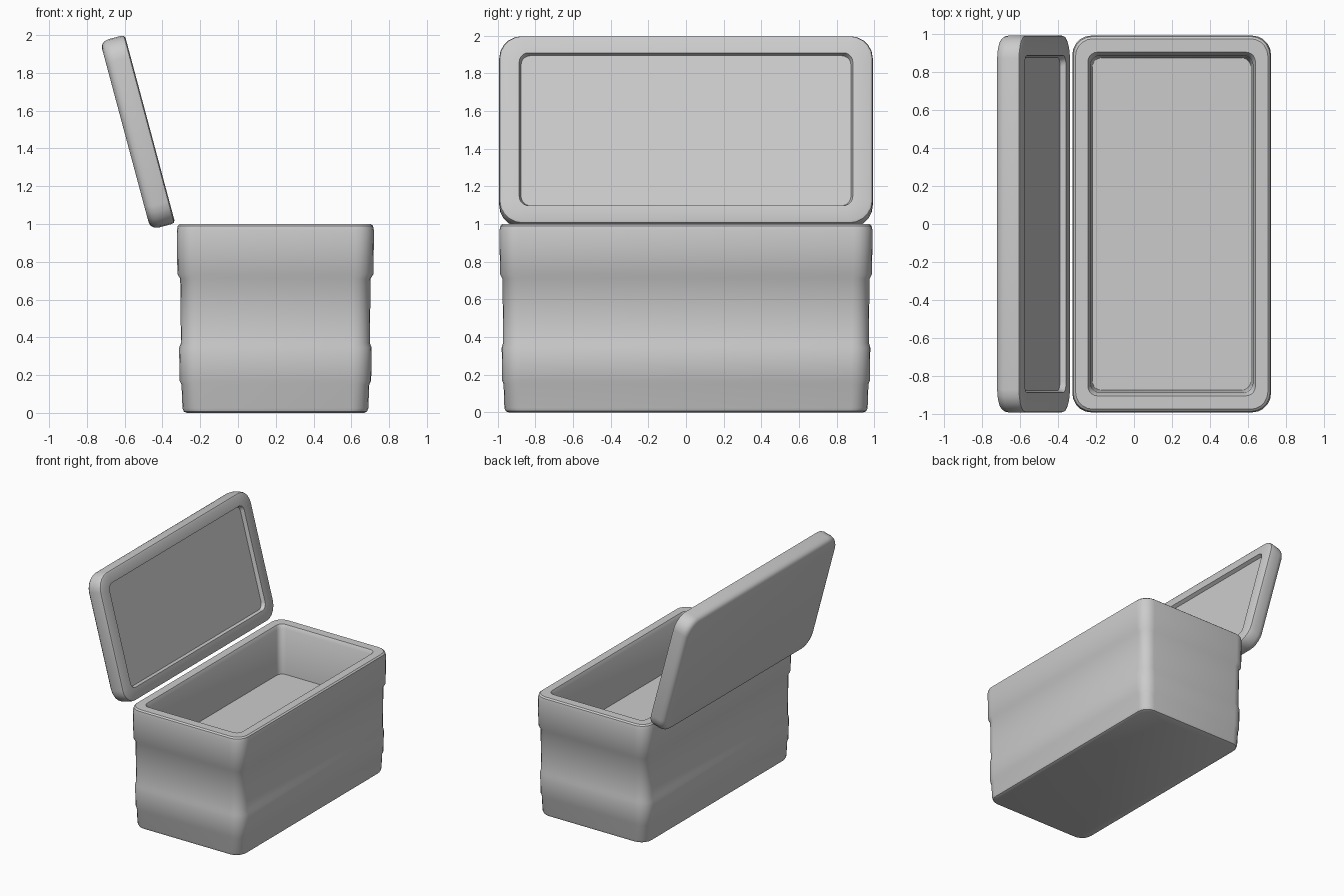
import bpy, bmesh, math
from mathutils import Matrix

if "Cube" in bpy.data.objects:
    bpy.data.objects.remove(bpy.data.objects["Cube"])


def ring_points(hx, hy, r, segs=5):
    """Rounded rectangle outline, counter-clockwise."""
    pts = []
    for i, (sx, sy) in enumerate([(1, 1), (-1, 1), (-1, -1), (1, -1)]):
        for k in range(segs + 1):
            a = math.pi / 2 * (i + k / segs)
            pts.append((sx * (hx - r) + r * math.cos(a),
                        sy * (hy - r) + r * math.sin(a)))
    return pts


def loft(name, rings, matrix):
    """Skin rounded rectangles (hx, hy, radius, z) and cap both ends."""
    bm = bmesh.new()
    loops = [[bm.verts.new((x, y, z)) for x, y in ring_points(hx, hy, r)]
             for hx, hy, r, z in rings]
    for a, b in zip(loops, loops[1:]):
        n = len(a)
        for i in range(n):
            j = (i + 1) % n
            bm.faces.new((a[i], a[j], b[j], b[i]))
    bm.faces.new(loops[0][::-1])
    bm.faces.new(loops[-1])
    mesh = bpy.data.meshes.new(name)
    bm.to_mesh(mesh)
    bm.free()
    obj = bpy.data.objects.new(name, mesh)
    bpy.context.collection.objects.link(obj)
    obj.matrix_world = matrix
    bpy.ops.object.select_all(action='DESELECT')
    obj.select_set(True)
    bpy.context.view_layer.objects.active = obj
    bpy.ops.object.shade_smooth_by_angle(angle=math.radians(35))
    return obj


# Box body: outside profile up, over the rim, down to the raised inner floor
loft("box_body", [
    (0.470, 0.940, 0.08, 0.0),
    (0.485, 0.957, 0.09, 0.007),
    (0.492, 0.964, 0.09, 0.025),
    (0.497, 0.968, 0.09, 0.15),
    (0.507, 0.976, 0.10, 0.17),
    (0.510, 0.978, 0.10, 0.345),
    (0.500, 0.970, 0.09, 0.37),
    (0.504, 0.974, 0.09, 0.71),
    (0.519, 0.987, 0.10, 0.735),
    (0.522, 0.990, 0.10, 0.965),
    (0.517, 0.985, 0.10, 0.99),
    (0.505, 0.973, 0.09, 1.0),
    (0.440, 0.903, 0.05, 1.0),
    (0.427, 0.885, 0.05, 0.97),
    (0.417, 0.873, 0.05, 0.60),
], Matrix.Translation((0.198, 0, 0)))

# Open lid: leaning back 15 degrees, with a shallow recess on its inner side
loft("lid", [
    (0.475, 0.950, 0.09, -0.135),
    (0.497, 0.972, 0.11, -0.129),
    (0.511, 0.986, 0.12, -0.113),
    (0.516, 0.991, 0.12, -0.09),
    (0.516, 0.991, 0.12, -0.02),
    (0.512, 0.987, 0.12, -0.006),
    (0.500, 0.975, 0.11, 0.0),
    (0.420, 0.885, 0.05, 0.0),
    (0.412, 0.875, 0.05, -0.03),
], Matrix.Translation((-0.466, 0, 1.503)) @ Matrix.Rotation(math.radians(75), 4, 'Y'))
